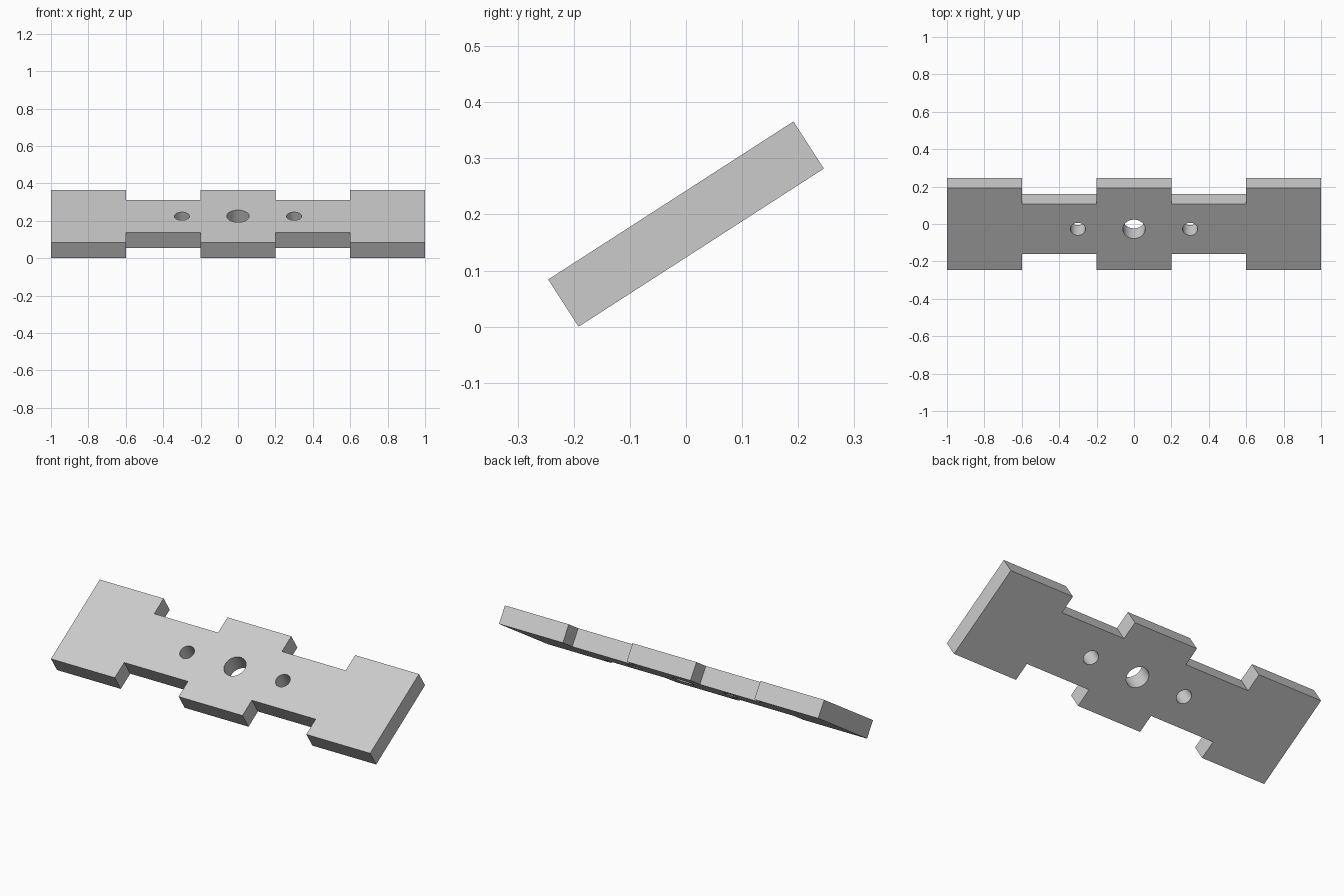
import bpy, bmesh, math

cube = bpy.data.objects.get("Cube")
if cube:
    bpy.data.objects.remove(cube, do_unlink=True)

THICK = 0.1
HALF = 0.26      # half width at the lugs
WAIST = 0.16     # half width at the notches
TILT = math.radians(32.8)
HEIGHT = 2 * HALF * math.sin(TILT) + THICK * math.cos(TILT)

grey = bpy.data.materials.new("light grey")
grey.use_nodes = True
colour = (0.6, 0.6, 0.6, 1)
grey.diffuse_color = colour
grey.node_tree.nodes["Principled BSDF"].inputs["Base Color"].default_value = colour


def make_object(name, bm):
    mesh = bpy.data.meshes.new(name)
    bmesh.ops.recalc_face_normals(bm, faces=bm.faces)
    bm.to_mesh(mesh)
    bm.free()
    mesh.materials.append(grey)
    obj = bpy.data.objects.new(name, mesh)
    bpy.context.collection.objects.link(obj)
    return obj


# Notched plate: front edge mirrored to the back edge, then extruded
front = [(-1, HALF), (-0.6, HALF), (-0.6, WAIST), (-0.2, WAIST), (-0.2, HALF)]
front += [(-x, w) for x, w in reversed(front)]
outline = [(x, -w) for x, w in front] + [(x, w) for x, w in reversed(front)]
bm = bmesh.new()
face = bm.faces.new([bm.verts.new((x, y, -THICK / 2)) for x, y in outline])
result = bmesh.ops.extrude_face_region(bm, geom=[face])
top = [v for v in result["geom"] if isinstance(v, bmesh.types.BMVert)]
bmesh.ops.translate(bm, verts=top, vec=(0, 0, THICK))
plate = make_object("notched_plate", bm)

# Round through holes: a large one in the middle, a small one either side
for name, x, radius in (("left", 0.3, 0.04), ("middle", 0, 0.06), ("right", -0.3, 0.04)):
    bm = bmesh.new()
    bmesh.ops.create_cone(bm, cap_ends=True, segments=48, radius1=radius,
                          radius2=radius, depth=THICK * 3)
    bmesh.ops.translate(bm, verts=bm.verts, vec=(x, 0, 0))
    cutter = make_object(name + "_hole_cutter", bm)
    cut = plate.modifiers.new(name + " hole", "BOOLEAN")
    cut.operation = "DIFFERENCE"
    cut.solver = "EXACT"
    cut.object = cutter
    bpy.ops.object.select_all(action="DESELECT")
    plate.select_set(True)
    bpy.context.view_layer.objects.active = plate
    bpy.ops.object.modifier_apply(modifier=cut.name)
    bpy.data.objects.remove(cutter, do_unlink=True)

bpy.ops.object.shade_smooth_by_angle(angle=math.radians(30))

# Lean the plate back so its lower edge rests on the floor
plate.rotation_euler.x = TILT
plate.location.z = HEIGHT / 2
